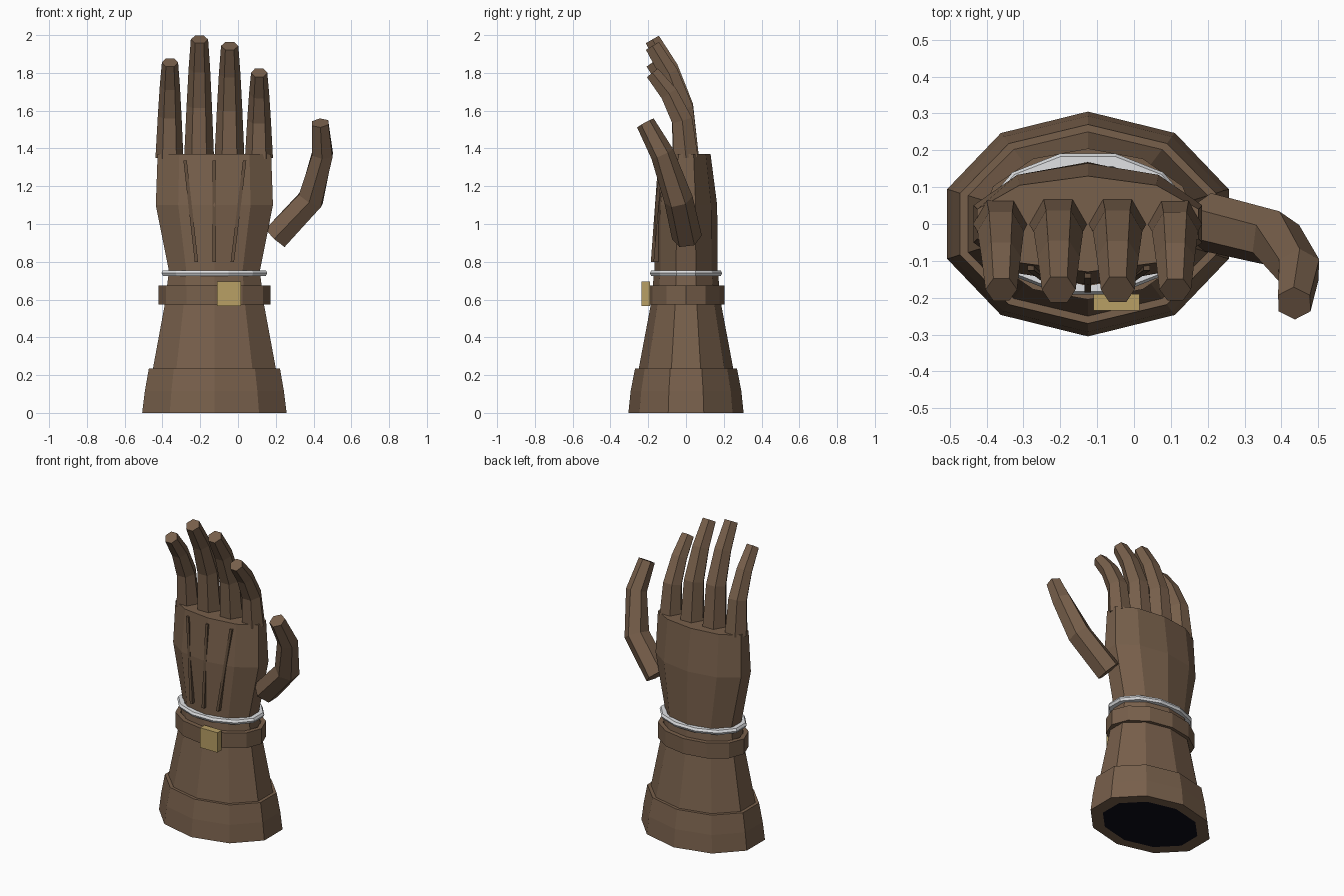
import bpy, math
from mathutils import Vector

if "Cube" in bpy.data.objects:
    bpy.data.objects.remove(bpy.data.objects["Cube"])

CX = -0.125  # axis of the wrist


def mat(name, r, g, b):
    m = bpy.data.materials.new(name)
    m.diffuse_color = (r, g, b, 1)
    m.use_nodes = True
    m.node_tree.nodes["Principled BSDF"].inputs["Base Color"].default_value = m.diffuse_color
    return m


leather = mat("brown_leather", 0.185, 0.115, 0.07)
seam = mat("dark_seam", 0.12, 0.075, 0.045)
silver = mat("silver", 0.75, 0.76, 0.78)
brass = mat("brass", 0.48, 0.35, 0.13)
lining = mat("dark_lining", 0.004, 0.004, 0.009)


def make(name, verts, faces, material):
    me = bpy.data.meshes.new(name)
    me.from_pydata(verts, [], faces)
    me.materials.append(material)
    ob = bpy.data.objects.new(name, me)
    bpy.context.collection.objects.link(ob)
    return ob


def bridge(name, rings, material, cap_start=True, cap_end=True, closed=False):
    """Skin a list of equal-length point rings."""
    n, k = len(rings[0]), len(rings)
    verts = [p for r in rings for p in r]
    faces = []
    for i in range(k if closed else k - 1):
        a, b = i * n, ((i + 1) % k) * n
        for j in range(n):
            j2 = (j + 1) % n
            faces.append((a + j, a + j2, b + j2, b + j))
    if not closed and cap_start:
        faces.append(tuple(reversed(range(n))))
    if not closed and cap_end:
        faces.append(tuple(range((k - 1) * n, k * n)))
    return make(name, verts, faces, material)


def oval(rx, ry, z, n, start):
    return [(CX + rx * math.cos(start + math.tau * i / n),
             ry * math.sin(start + math.tau * i / n), z) for i in range(n)]


def limb(name, points, radii, axis):
    """Six-sided tapering tube along a path, one corner towards the axis."""
    pts = [Vector(p) for p in points]
    rings = []
    for i, p in enumerate(pts):
        t = Vector()
        if i > 0:
            t += (p - pts[i - 1]).normalized()
        if i < len(pts) - 1:
            t += (pts[i + 1] - p).normalized()
        t.normalize()
        u = (Vector(axis) - t * t.dot(Vector(axis))).normalized()
        v = t.cross(u)
        rings.append([p + radii[i] * (u * math.cos(a) + v * math.sin(a))
                      for a in [math.tau * j / 6 for j in range(6)]])
    return bridge(name, rings, leather)


def box(name, lo, hi, material):
    r = [[(lo[0], lo[1], z), (hi[0], lo[1], z), (hi[0], hi[1], z), (lo[0], hi[1], z)]
         for z in (lo[2], hi[2])]
    return bridge(name, r, material)


# Flared cuff, sleeve and palm as one ten-sided skin (rx, ry, z)
profile = [(0.32, 0.24, 0), (0.402, 0.305, 0), (0.387, 0.293, 0.115), (0.365, 0.27, 0.235),
           (0.342, 0.25, 0.235), (0.277, 0.187, 0.57), (0.253, 0.168, 0.75),
           (0.326, 0.165, 1.1), (0.316, 0.13, 1.37)]
D18 = math.radians(18)
bridge("glove_body", [oval(rx, ry, z, 10, D18) for rx, ry, z in profile], leather,
       cap_start=False)
make("cuff_opening", oval(0.32, 0.24, 0, 10, D18), [tuple(reversed(range(10)))], lining)

# Wrist strap with buckle
bridge("wrist_strap", [oval(0.297 - d, 0.205 - d, z, 12, 0)
                       for d, z in ((0, 0.575), (0, 0.675), (0.03, 0.675), (0.03, 0.575))],
       leather, closed=True)
box("strap_buckle", (-0.11, -0.235, 0.565), (0.015, -0.19, 0.695), brass)

# Thin silver bracelet with a diamond section
bridge("bracelet", [oval(0.282 + d, 0.19 + d, 0.74 + h, 12, math.radians(15))
                    for d, h in ((0.008, 0), (0, 0.015), (-0.028, 0.015), (-0.036, 0),
                                 (-0.028, -0.015), (0, -0.015))],
       silver, closed=True)

# Three raised seams on the front of the hand
for i, (x0, x1) in enumerate(((-0.22, -0.28), (-0.125, -0.125), (-0.03, 0.035))):
    off = 0.0 if i == 1 else 0.014
    ends = ((x0, -0.186 + off, 0.8), (x1, -0.147 + off * 1.5, 1.335))
    bridge("hand_seam_%d" % (i + 1),
           [[(x - 0.009, y, z), (x + 0.009, y, z), (x + 0.009, y + 0.04, z),
             (x - 0.009, y + 0.04, z)] for x, y, z in ends], seam)

# Fingers: base x, tip x, tip height, base radius
for name, x0, x1, top, r in (("little_finger", -0.363, -0.36, 1.865, 0.074),
                             ("ring_finger", -0.206, -0.204, 1.99, 0.079),
                             ("middle_finger", -0.045, -0.044, 1.955, 0.079),
                             ("index_finger", 0.111, 0.112, 1.81, 0.074)):
    h = top - 1.35
    path = [(x0 + (x1 - x0) * f, y, 1.35 + h * f)
            for f, y in ((0, 0.0), (0.43, -0.02), (0.74, -0.09), (0.98, -0.178))]
    limb(name, path, [r, r * 0.85, r * 0.72, r * 0.58], (1, 0, 0))

# Thumb
limb("thumb", [(0.2, 0.005, 0.93), (0.385, -0.04, 1.13), (0.447, -0.125, 1.37),
               (0.435, -0.215, 1.535)], [0.08, 0.077, 0.063, 0.05], (0, 1, 0))
